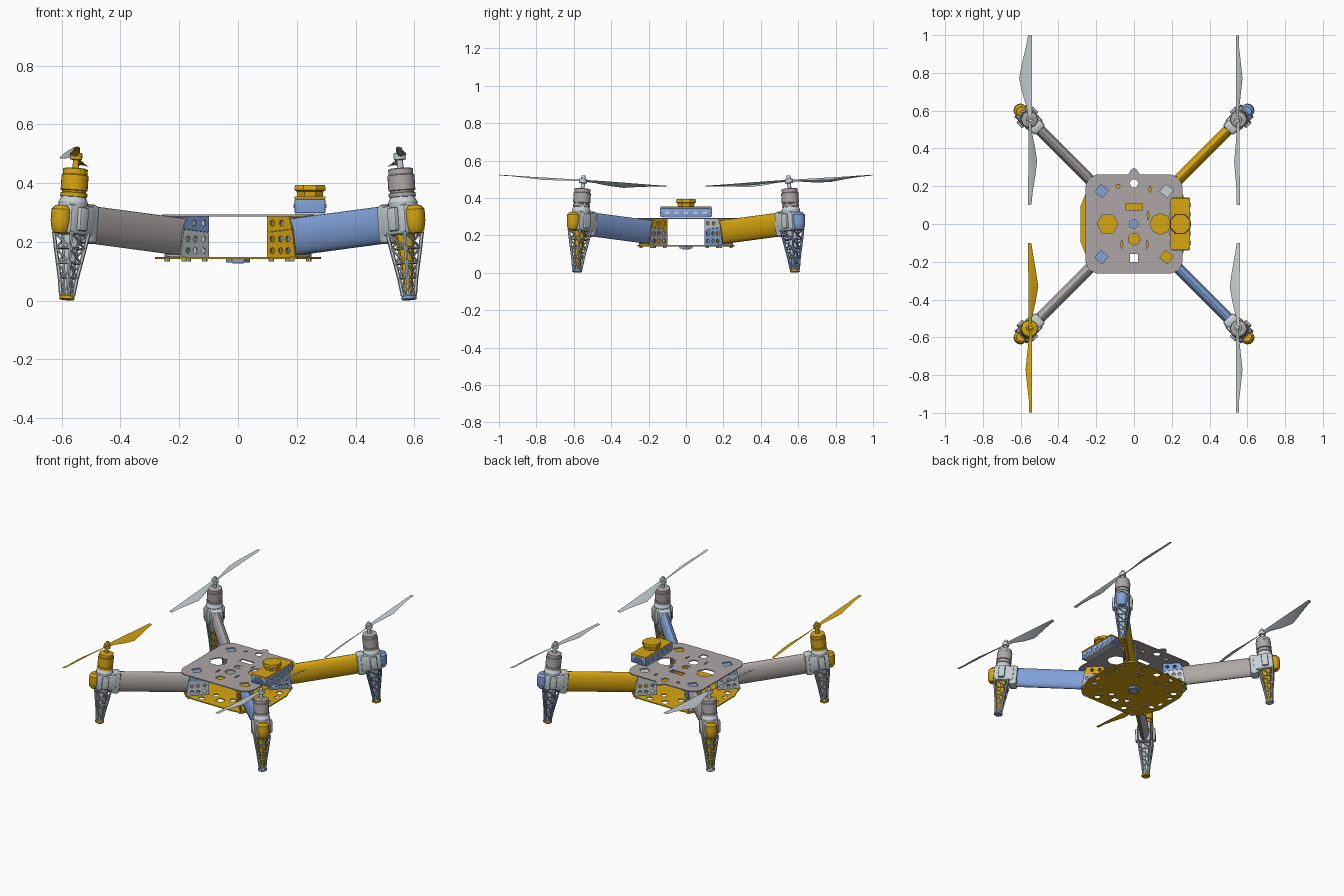
import bpy, bmesh, math
from mathutils import Matrix, Vector

if "Cube" in bpy.data.objects:
    bpy.data.objects.remove(bpy.data.objects["Cube"])

T = Matrix.Translation


def R(a, axis):
    return Matrix.Rotation(a, 4, axis)


def material(name, rgb):
    m = bpy.data.materials.new(name)
    m.diffuse_color = (*rgb, 1)
    m.use_nodes = True
    m.node_tree.nodes["Principled BSDF"].inputs["Base Color"].default_value = m.diffuse_color
    return m


GREY = material("warm grey", (0.42, 0.39, 0.38))
SILVER = material("pale silver", (0.56, 0.63, 0.66))
BLUE = material("soft blue", (0.22, 0.36, 0.70))
GOLD = material("gold", (0.68, 0.38, 0.005))


def part(name, bm, mat, mtx=Matrix()):
    bmesh.ops.recalc_face_normals(bm, faces=bm.faces[:])
    me = bpy.data.meshes.new(name)
    bm.to_mesh(me)
    bm.free()
    me.materials.append(mat)
    for p in me.polygons:
        p.use_smooth = True
    me.set_sharp_from_angle(angle=math.radians(32))
    ob = bpy.data.objects.new(name, me)
    ob.matrix_world = mtx
    bpy.context.collection.objects.link(ob)
    return ob


def box(name, size, loc, mat, mtx=Matrix(), bevel=0.0):
    bm = bmesh.new()
    bmesh.ops.create_cube(bm, size=1, matrix=T(loc) @ Matrix.Diagonal((*size, 1)))
    if bevel:
        bmesh.ops.bevel(bm, geom=bm.edges[:], offset=bevel, segments=2, affect='EDGES', profile=0.5)
    return part(name, bm, mat, mtx)


def loft(name, rings, mat, mtx=Matrix()):
    """Skin closed rings of points and cap both ends."""
    bm = bmesh.new()
    vs = [[bm.verts.new(p) for p in r] for r in rings]
    n = len(rings[0])
    for a, b in zip(vs, vs[1:]):
        for i in range(n):
            bm.faces.new((a[i], a[(i + 1) % n], b[(i + 1) % n], b[i]))
    bm.faces.new(vs[0])
    bm.faces.new(vs[-1])
    return part(name, bm, mat, mtx)


def ngon(cx, cy, r, n=6, rot=0.0, sx=1.0):
    return [(cx + sx * r * math.cos(rot + math.tau * i / n),
             cy + r * math.sin(rot + math.tau * i / n)) for i in range(n)]


def lathe(name, profile, mat, mtx=Matrix(), n=24):
    return loft(name, [[(x, y, z) for x, y in ngon(0, 0, r, n)] for r, z in profile], mat, mtx)


def strut(bm, p, q, r):
    d = Vector(q) - Vector(p)
    m = T((Vector(p) + Vector(q)) / 2) @ d.to_track_quat('Z', 'Y').to_matrix().to_4x4()
    bmesh.ops.create_cone(bm, cap_ends=True, segments=6, radius1=r, radius2=r, depth=d.length, matrix=m)


def plate(name, outline, holes, thick, mat, mtx):
    """Flat sheet with cut-outs, from a filled curve."""
    cu = bpy.data.curves.new(name, 'CURVE')
    cu.dimensions, cu.fill_mode, cu.extrude = '2D', 'BOTH', thick / 2
    for loop in [outline] + holes:
        s = cu.splines.new('POLY')
        s.points.add(len(loop) - 1)
        for pt, (x, y) in zip(s.points, loop):
            pt.co = (x, y, 0, 1)
        s.use_cyclic_u = True
    tmp = bpy.data.objects.new(name + "_curve", cu)
    bpy.context.collection.objects.link(tmp)
    bpy.context.view_layer.update()
    me = bpy.data.meshes.new_from_object(tmp.evaluated_get(bpy.context.evaluated_depsgraph_get()))
    bm = bmesh.new()
    bm.from_mesh(me)
    bmesh.ops.remove_doubles(bm, verts=bm.verts[:], dist=1e-5)
    bpy.data.objects.remove(tmp)
    bpy.data.meshes.remove(me)
    return part(name, bm, mat, mtx)


def four_way(q):
    """Mirror first-quadrant points into a full outline."""
    right = [(x, -y) for x, y in q[::-1]]
    return q + [(-x, y) for x, y in q[::-1]] + [(-x, -y) for x, y in q] + right


# Centre plates
top_outline = four_way([(0.258, 0.195), (0.248, 0.225), (0.228, 0.25), (0.195, 0.262)])
top_outline[4:4] = [(0.03, 0.262), (0.018, 0.285), (0, 0.297), (-0.018, 0.285), (-0.03, 0.262)]
corner_holes = [ngon(sx * 0.172, sy * 0.175, 0.036, 4, 0.1) for sx in (-1, 1) for sy in (-1, 1)]
centre_holes = [ngon(0, 0, 0.025, 5), ngon(0, -0.18, 0.03, 4, 0.75), ngon(0, 0.215, 0.024)]
top_holes = corner_holes + centre_holes + [
    ngon(-0.14, 0, 0.055, 6), ngon(0.14, 0, 0.055, 8), ngon(0, -0.08, 0.032, 7),
    ngon(0, 0.09, 0.024, 4, 0.75, 2.6), ngon(0.075, 0.045, 0.026, 4, 0, 0.2),
    ngon(-0.065, -0.11, 0.026, 4, 0, 0.25), ngon(0.07, -0.11, 0.026, 4, 0, 0.25),
    ngon(0.085, 0.185, 0.02, 4, 0, 0.4), ngon(-0.085, 0.2, 0.012, 6)]
plate("top_plate", top_outline, top_holes, 0.006, GREY, T((0, 0, 0.29)))

bottom_outline = four_way([(0.283, 0.095), (0.255, 0.165), (0.25, 0.2), (0.2, 0.25), (0.13, 0.258)])
bottom_holes = centre_holes + [ngon(sx * x, sy * y, r, n, 0.4, s)
                               for sx in (-1, 1) for sy in (-1, 1)
                               for x, y, r, n, s in ((0.225, 0.105, 0.02, 6, 1), (0.105, 0.22, 0.02, 6, 1),
                                                     (0.245, 0.045, 0.022, 6, 0.6), (0.06, 0.14, 0.018, 6, 1))]
plate("bottom_plate", bottom_outline, bottom_holes, 0.006, GOLD, T((0, 0, 0.145)))
lathe("bottom_hub", [(0.04, 0.13), (0.04, 0.142)], BLUE, n=6)
lathe("bottom_hub_cap", [(0.018, 0.126), (0.018, 0.131)], SILVER, n=12)

# Receiver on the right edge of the top plate
box("receiver_body", (0.105, 0.275, 0.048), (0.245, 0, 0.322), BLUE, bevel=0.004)
box("receiver_lid", (0.105, 0.275, 0.008), (0.245, 0, 0.35), GOLD)
box("receiver_foot", (0.10, 0.24, 0.010), (0.245, 0, 0.296), SILVER)
loft("receiver_dome", [[(0.245 + x * s, y * s, z) for x, y in ngon(0, 0, 0.058, 8, math.pi / 8)]
                       for s, z in ((0.8, 0.35), (0.85, 0.372), (1.0, 0.376), (0.95, 0.394))], GOLD)
for i in range(5):
    for sx in (-1, 1):
        box("receiver_port", (0.006, 0.022, 0.014), (0.245 + sx * 0.053, -0.1 + 0.05 * i, 0.322), SILVER)
    box("receiver_end_rib", (0.09 - 0.012 * i, 0.28, 0.004), (0.245, 0, 0.306 + 0.008 * i), BLUE)

# Corner: signs, arm, motor, propeller, end cap, leg lattice, leg core, foot, clamp sides, clamp top, blade widths -y/+y
CORNERS = [
    (-1, -1, GREY, GOLD, GOLD, GOLD, SILVER, SILVER, GOLD, (SILVER, SILVER), BLUE, (0.55, 0.9)),
    (1, -1, BLUE, GREY, SILVER, GOLD, SILVER, GOLD, BLUE, (GOLD, GREY), GOLD, (0.55, 0.9)),
    (1, 1, GOLD, GREY, SILVER, BLUE, BLUE, SILVER, GOLD, (SILVER, BLUE), SILVER, (0.5, 0.55)),
    (-1, 1, GREY, GREY, SILVER, GOLD, SILVER, GOLD, SILVER, (SILVER, SILVER), BLUE, (0.8, 1.1)),
]
TILT = math.radians(5.4)
STATIONS = [(0.0, 0.02, 30), (0.06, 0.026, 30), (0.14, 0.05, 28), (0.22, 0.066, 24),
            (0.30, 0.05, 18), (0.38, 0.032, 13), (0.449, 0.02, 10)]

for sx, sy, arm_c, motor_c, prop_c, cap_c, leg_c, core_c, foot_c, clamp_c, upper_c, widths in CORNERS:
    a = math.atan2(sy, sx)
    pod = T((0.565 * sx, 0.565 * sy, 0.267)) @ R(a, 'Z') @ R(-TILT, 'Y')
    flat = R(a, 'Z')

    # Oval arm tube
    loft("arm", [[(x, y, z) for y, z in ngon(0, 0, 0.064, 20, 0, 0.45)] for x in (-0.57, -0.05)], arm_c, pod)

    # Clamp at the arm root: drilled side plates, lower and upper halves
    for s in (-1, 1):
        front = (s * -sy * sx < 0) == (sx * sy > 0)
        side_c = clamp_c[0] if (s * math.cos(a)) * sy > 0 else clamp_c[1]
        wall = flat @ T((0, s * 0.037, 0)) @ R(math.pi / 2, 'X')
        plate("clamp_lower", [(0.18, 0.149), (0.315, 0.149), (0.30, 0.243), (0.18, 0.232)],
              [ngon(x, z, 0.011, 8) for x in (0.205, 0.245, 0.28) for z in (0.17, 0.21)], 0.006, side_c, wall)
        plate("clamp_upper", [(0.18, 0.233), (0.30, 0.244), (0.285, 0.287), (0.18, 0.287)],
              [ngon(x, 0.264, 0.011, 8) for x in (0.205, 0.25)], 0.006, upper_c, wall)
        for r in (0.2, 0.3):
            lathe("plate_bolt", [(0.009, 0.134), (0.009, 0.144)], SILVER, flat @ T((r, s * 0.04, 0)), 8)
    box("clamp_floor", (0.13, 0.07, 0.008), (0.245, 0, 0.154), clamp_c[0], flat)
    box("clamp_roof", (0.10, 0.07, 0.006), (0.235, 0, 0.282), upper_c, flat)
    box("clamp_back", (0.006, 0.07, 0.13), (0.183, 0, 0.217), clamp_c[0], flat)

    # Motor mount with collar, side ears and end cap
    box("motor_mount", (0.125, 0.092, 0.105), (-0.012, 0, 0.008), SILVER, pod, 0.016)
    box("mount_sleeve", (0.05, 0.078, 0.135), (-0.07, 0, 0.0), SILVER, pod, 0.016)
    for s in (-1, 1):
        box("mount_ear", (0.04, 0.022, 0.08), (0.0, s * 0.05, 0.01), SILVER, pod, 0.006)
    lathe("mount_collar", [(0.048, 0.05), (0.05, 0.068), (0.044, 0.08), (0.04, 0.088)], SILVER, pod)
    lathe("end_cap", [(0.022, -0.042), (0.031, -0.03), (0.036, 0.0), (0.036, 0.038), (0.024, 0.052)],
          cap_c, pod @ T((0.052, 0, 0.0)), 16)

    # Motor
    lathe("motor", [(0.036, 0.084), (0.046, 0.086), (0.046, 0.099), (0.041, 0.101), (0.041, 0.107),
                    (0.046, 0.109), (0.046, 0.160), (0.042, 0.163), (0.042, 0.181), (0.036, 0.184)], motor_c, pod)

    # Propeller hub and two twisted blades
    lathe("propeller_hub", [(0.011, 0.183), (0.011, 0.212), (0.021, 0.214), (0.021, 0.236),
                            (0.012, 0.238), (0.010, 0.254)], prop_c, pod, 12)
    hand = -sx * sy
    for d, wf in zip((-1, 1), widths):
        rings = []
        for r, w, pitch in STATIONS:
            w = max(w * wf, 0.018)
            c, s = math.cos(math.radians(pitch)), math.sin(math.radians(pitch))
            ring = []
            for u, t in ((0.010, 0), (0.010 - w * 0.4, 0.0025), (0.010 - w, 0), (0.010 - w * 0.4, -0.0015)):
                ring.append((d * hand * (u * c - t * s), d * r, u * s + t * c))
            rings.append(ring)
        loft("propeller_blade", rings, prop_c, pod @ T((0, 0, 0.226)) @ R(-a, 'Z'))

    # Lattice landing leg
    bm = bmesh.new()
    levels = [(-0.035, 0.042), (-0.09, 0.035), (-0.14, 0.028), (-0.19, 0.021), (-0.25, 0.015)]
    for (z0, h0), (z1, h1) in zip(levels, levels[1:]):
        c0, c1 = [[(h * x, h * y, z) for x, y in ((1, 1), (-1, 1), (-1, -1), (1, -1))]
                  for h, z in ((h0, z0), (h1, z1))]
        for i in range(4):
            j = (i + 1) % 4
            strut(bm, c0[i], c1[i], 0.0065)
            strut(bm, c0[i], c1[j], 0.004)
            strut(bm, c1[i], c1[j], 0.004)
    part("leg_lattice", bm, leg_c, pod)
    lathe("leg_core", [(0.036, -0.04), (0.03, -0.08), (0.012, -0.25)], core_c, pod, 8)
    lathe("leg_foot", [(0.021, -0.248), (0.026, -0.252), (0.026, -0.262), (0.022, -0.2655)], foot_c, pod, 16)
